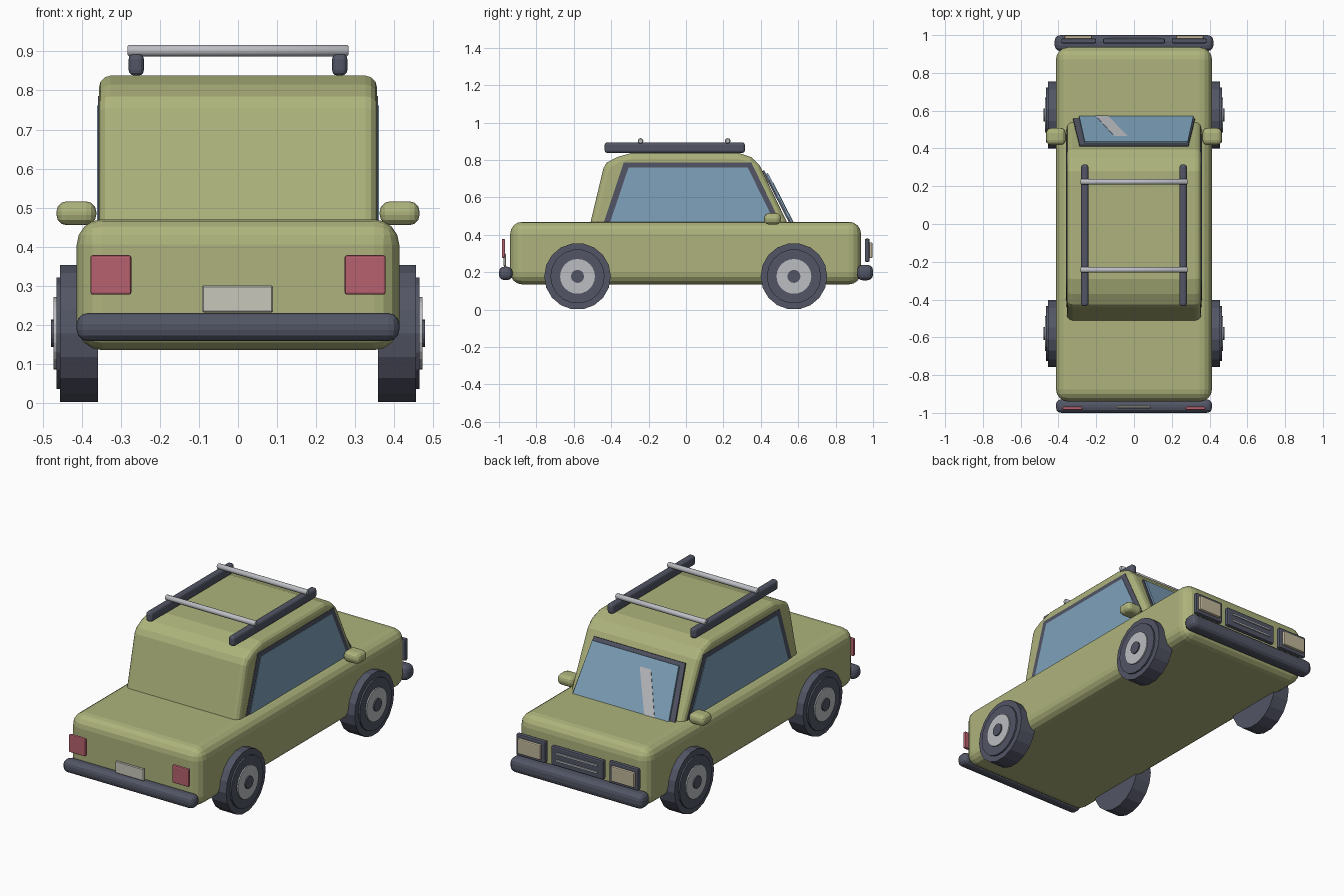
import bpy, bmesh, math
from mathutils import Matrix, Vector

cube = bpy.data.objects.get("Cube")
if cube:
    bpy.data.objects.remove(cube, do_unlink=True)


def material(name, rgb):
    m = bpy.data.materials.new(name)
    m.use_nodes = True
    m.diffuse_color = (*rgb, 1)
    m.node_tree.nodes["Principled BSDF"].inputs["Base Color"].default_value = (*rgb, 1)
    return m


OLIVE = material("olive paint", (0.42, 0.45, 0.20))
DARK = material("dark rubber", (0.085, 0.092, 0.13))
GLASS = material("blue glass", (0.21, 0.36, 0.50))
METAL = material("light metal", (0.50, 0.51, 0.54))
RED = material("red lamp", (0.47, 0.12, 0.16))
CREAM = material("cream lamp", (0.52, 0.46, 0.32))
PLATE = material("pale plate", (0.58, 0.57, 0.50))


def finish(name, bm, mat, bevel=0, segments=3, limit=30):
    bmesh.ops.recalc_face_normals(bm, faces=bm.faces)
    mesh = bpy.data.meshes.new(name)
    bm.to_mesh(mesh)
    bm.free()
    mesh.materials.append(mat)
    ob = bpy.data.objects.new(name, mesh)
    bpy.context.collection.objects.link(ob)
    if bevel:
        mod = ob.modifiers.new("rounding", "BEVEL")
        mod.width, mod.segments = bevel, segments
        mod.limit_method, mod.angle_limit = "ANGLE", math.radians(limit)
    return ob


def box(name, xs, ys, zs, mat, bevel=0, segments=3):
    bm = bmesh.new()
    bmesh.ops.create_cube(bm, size=1)
    for v in bm.verts:
        v.co = [(a + b) / 2 + c * (b - a) for c, (a, b) in zip(v.co, (xs, ys, zs))]
    return finish(name, bm, mat, bevel, segments)


def prism(name, points, depth, mat, bevel=0, limit=50):
    """Extrude a planar outline along a vector."""
    bm = bmesh.new()
    face = bm.faces.new([bm.verts.new(p) for p in points])
    new = bmesh.ops.extrude_face_region(bm, geom=[face])["geom"]
    moved = [g for g in new if isinstance(g, bmesh.types.BMVert)]
    bmesh.ops.translate(bm, vec=Vector(depth), verts=moved)
    return finish(name, bm, mat, bevel, 3, limit)


def rod(name, x0, x1, y, z, radius, sides, mat, bevel=0):
    """Cylinder lying along x."""
    bm = bmesh.new()
    place = Matrix.Translation(((x0 + x1) / 2, y, z)) @ Matrix.Rotation(math.pi / 2, 4, "Y")
    bmesh.ops.create_cone(bm, cap_ends=True, segments=sides, radius1=radius,
                          radius2=radius, depth=abs(x1 - x0), matrix=place)
    return finish(name, bm, mat, bevel, 1, 50)


def span(side, a, b):
    return sorted((side * a, side * b))


# Body and cabin
box("body", (-0.413, 0.413), (-0.94, 0.936), (0.135, 0.47), OLIVE, 0.065, 4)
profile = [(-0.517, 0.44), (-0.442, 0.755), (-0.425, 0.785), (-0.37, 0.815), (-0.29, 0.838),
           (0.28, 0.838), (0.35, 0.815), (0.395, 0.77), (0.553, 0.44)]
prism("cabin", [(-0.356, y, z) for y, z in profile], (0.712, 0, 0), OLIVE, 0.03)

# Windscreen: outline given by half widths and a sloping (y, z) line
def screen(name, low, high, half_low, half_high, shift, mat):
    pts = [(shift - half_low, *low), (shift + half_low, *low),
           (shift + half_high, *high), (shift - half_high, *high)]
    prism(name, pts, (0, -0.009, -0.004), mat)

screen("windscreen_frame", (0.562, 0.465), (0.418, 0.745), 0.323, 0.288, 0, DARK)
screen("windscreen_glass", (0.574, 0.465), (0.438, 0.73), 0.303, 0.273, 0.012, GLASS)
prism("windscreen_glint", [(-0.205, 0.576, 0.466), (-0.14, 0.576, 0.466),
                           (-0.035, 0.467, 0.679), (-0.105, 0.467, 0.679)],
      (0, -0.003, -0.002), METAL)

for side, label in ((1, "left"), (-1, "right")):
    # Side windows
    frame = [(-0.44, 0.465), (-0.333, 0.786), (0.35, 0.786), (0.505, 0.465)]
    glass = [(-0.407, 0.465), (-0.307, 0.761), (0.33, 0.761), (0.475, 0.465)]
    for part, outline, out, mat in (("frame", frame, 0.358, DARK), ("glass", glass, 0.361, GLASS)):
        prism(f"{label}_window_{part}", [(side * out, y, z) for y, z in outline],
              (-side * 0.008, 0, 0), mat)

    # Wheels
    for y, end in ((-0.58, "rear"), (0.577, "nose")):
        for part, x0, x1, radius, sides, mat in (
                ("tyre", 0.358, 0.456, 0.178, 18, DARK),
                ("sidewall", 0.45, 0.465, 0.145, 18, DARK),
                ("rim", 0.46, 0.472, 0.093, 24, METAL),
                ("hub", 0.47, 0.479, 0.035, 16, DARK)):
            rod(f"{label}_{end}_{part}", side * x0, side * x1, y, 0.178, radius, sides, mat)

    # Mirrors, lamps and roof rails
    box(f"{label}_mirror", span(side, 0.363, 0.465), (0.418, 0.508), (0.455, 0.516), OLIVE, 0.026)
    box(f"{label}_tail_lamp", span(side, 0.273, 0.378), (-0.985, -0.967), (0.277, 0.378), RED, 0.006, 2)
    box(f"{label}_headlamp_frame", span(side, 0.2, 0.385), (0.956, 0.982), (0.255, 0.38), DARK, 0.008, 2)
    box(f"{label}_headlamp", span(side, 0.222, 0.368), (0.975, 0.997), (0.275, 0.36), CREAM, 0.006, 2)
    box(f"{label}_roof_rail", span(side, 0.241, 0.28), (-0.435, 0.315), (0.838, 0.894), DARK, 0.014)

# Grille
box("grille", (-0.165, 0.165), (0.956, 0.982), (0.26, 0.37), DARK, 0.008, 2)
for z in (0.295, 0.335):
    box("grille_slat", (-0.13, 0.13), (0.978, 0.988), (z - 0.005, z + 0.005), METAL)

# Bumpers and plate
box("rear_bumper", (-0.413, 0.413), (-1, -0.928), (0.158, 0.23), DARK, 0.028)
box("nose_bumper", (-0.42, 0.42), (0.915, 1), (0.157, 0.24), DARK, 0.03)
box("rear_plate", (-0.092, 0.09), (-0.976, -0.962), (0.231, 0.301), PLATE, 0.004, 1)

# Roof rack crossbars
for y in (-0.243, 0.223):
    bar = rod("rack_crossbar", -0.283, 0.283, y, 0.902, 0.015, 12, METAL, 0.004)
    for face in bar.data.polygons:
        face.use_smooth = abs(face.normal.x) < 0.5
